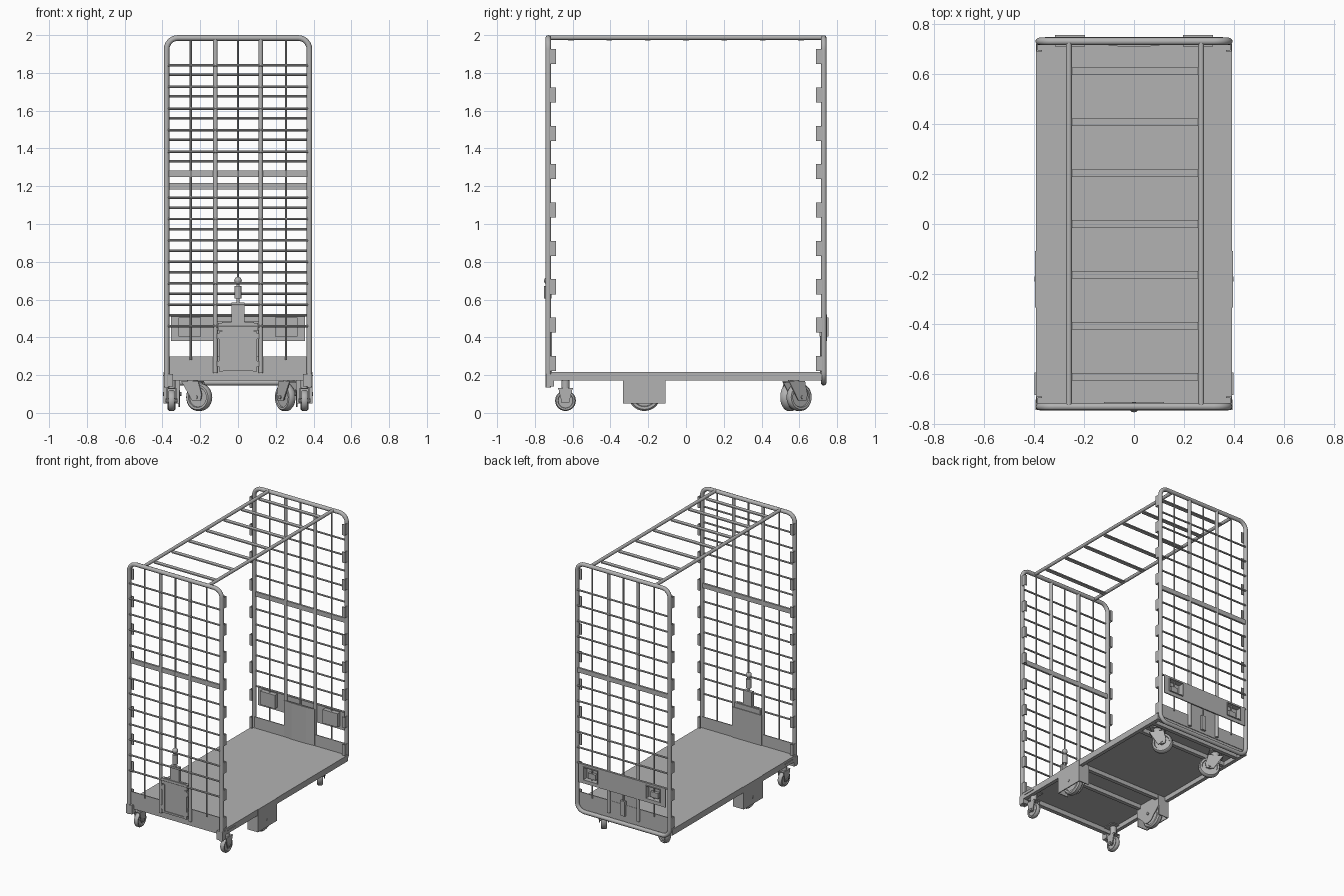
import bpy, bmesh, math
from mathutils import Matrix, Vector

if "Cube" in bpy.data.objects:
    bpy.data.objects.remove(bpy.data.objects["Cube"], do_unlink=True)

steel = bpy.data.materials.new("galvanised grey")
steel.use_nodes = True
grey = (0.45, 0.45, 0.45, 1)
steel.diffuse_color = grey
steel.node_tree.nodes["Principled BSDF"].inputs["Base Color"].default_value = grey


def finish(name, bm, smooth=False):
    bmesh.ops.recalc_face_normals(bm, faces=bm.faces)
    me = bpy.data.meshes.new(name)
    bm.to_mesh(me)
    bm.free()
    me.materials.append(steel)
    ob = bpy.data.objects.new(name, me)
    bpy.context.collection.objects.link(ob)
    if smooth:
        bpy.ops.object.select_all(action='DESELECT')
        ob.select_set(True)
        bpy.context.view_layer.objects.active = ob
        bpy.ops.object.shade_smooth_by_angle(angle=math.radians(40))
    return ob


def box(bm, x0, x1, y0, y1, z0, z1):
    m = Matrix.Translation(((x0 + x1) / 2, (y0 + y1) / 2, (z0 + z1) / 2))
    m = m @ Matrix.Diagonal((abs(x1 - x0), abs(y1 - y0), abs(z1 - z0), 1))
    return bmesh.ops.create_cube(bm, size=1, matrix=m)["verts"]


def rod(bm, a, b, r, seg=10):
    a, b = Vector(a), Vector(b)
    rot = (b - a).to_track_quat('Z', 'Y').to_matrix().to_4x4()
    return bmesh.ops.create_cone(bm, cap_ends=True, segments=seg, radius1=r, radius2=r,
                                 depth=(b - a).length,
                                 matrix=Matrix.Translation((a + b) / 2) @ rot)["verts"]


def prism(bm, pts, x0, x1):
    """Extrude a (y, z) outline along x."""
    f = bm.faces.new([bm.verts.new((x0, y, z)) for y, z in pts])
    g = bmesh.ops.extrude_face_region(bm, geom=[f])["geom"]
    bmesh.ops.translate(bm, vec=(x1 - x0, 0, 0), verts=[v for v in g if isinstance(v, bmesh.types.BMVert)])


def arc(cx, cz, r, a0, a1, n=6):
    return [(cx + r * math.cos(math.radians(a0 + (a1 - a0) * i / n)),
             cz + r * math.sin(math.radians(a0 + (a1 - a0) * i / n))) for i in range(n + 1)]


def tube(name, pts, y, r, closed):
    cu = bpy.data.curves.new(name, 'CURVE')
    cu.dimensions = '3D'
    cu.bevel_depth, cu.bevel_resolution, cu.use_fill_caps = r, 3, True
    sp = cu.splines.new('POLY')
    sp.points.add(len(pts) - 1)
    for p, (x, z) in zip(sp.points, pts):
        p.co = (x, y, z, 1)
    sp.use_cyclic_u = closed
    cu.materials.append(steel)
    ob = bpy.data.objects.new(name, cu)
    bpy.context.collection.objects.link(ob)


Y, W, R = 0.729, 0.378, 0.015

# End frames: open hoop in front, closed loop at the back
top = arc(W - .06, 1.925, .06, 0, 90) + arc(-W + .06, 1.925, .06, 90, 180)
tube("front_frame", [(W, .135)] + top + [(-W, .135)], -Y, R, False)
tube("back_frame", top + arc(-W + .06, .22, .06, 180, 270) + arc(W - .06, .22, .06, 270, 360), Y, R, True)

# Wire mesh, stiffener posts, band and kick plate at both ends
for name, s, z_top, z_band, z_low in (("front", -1, 1.84, 1.265, 1.14), ("back", 1, 1.79, 1.20, 1.085)):
    y = s * Y
    bm = bmesh.new()
    wires = [z_top - .1145 * i for i in range(5)] + [z_low - .1135 * i for i in range(7 if s < 0 else 6)]
    for z in wires:
        rod(bm, (-W, y + s * .008, z), (W, y + s * .008, z), .0065, 8)
    for x in (-.25, 0, .255):
        rod(bm, (x, y, .66 if x == 0 and s < 0 else .28), (x, y, 1.985), .0055, 8)
    finish(name + "_wires", bm, True)
    bm = bmesh.new()
    for x in (-.12, .12):
        rod(bm, (x, y, .21), (x, y, 1.985), .0125, 12)
    finish(name + "_posts", bm, True)
    bm = bmesh.new()
    box(bm, -W, W, y - .004, y + .011, z_band - .017, z_band + .017)
    finish(name + "_band", bm)
    bm = bmesh.new()
    box(bm, -W, W, y - s * .012, y - s * .005, .2, .298)
    finish(name + "_kick_plate", bm)
    # Hook clips up the inner sides
    bm = bmesh.new()
    for side in (-1, 1):
        for i in range(9):
            z = .262 + .203 * i
            box(bm, side * .383, side * .389, y, y - s * .04, z - .04, z + .04)
            box(bm, side * .368, side * .389, y - s * .034, y - s * .04, z - .04, z + .04)
    finish(name + "_clips", bm)

# Roof rails and rungs
bm = bmesh.new()
for x in (-.26, .268):
    rod(bm, (x, -Y, 1.987), (x, Y, 1.987), .012, 12)
finish("roof_rails", bm, True)
bm = bmesh.new()
for i in range(-3, 4):
    box(bm, -.25, .258, .203 * i - .015, .203 * i + .015, 1.972, 1.98)
finish("roof_rungs", bm)

# Deck, rim and cross beams
bm = bmesh.new()
box(bm, -.392, .392, -.715, .715, .205, .217)
finish("deck", bm)
bm = bmesh.new()
for s in (-1, 1):
    box(bm, s * .365, s * .392, -.72, .72, .172, .207)
    box(bm, -.366, .366, s * .69, s * .72, .172, .207)
for y in (-.31, -.13, .5, .64):
    box(bm, -.366, .366, y - .014, y + .014, .175, .207)
finish("deck_rim", bm)

# Corner gussets at the front posts
bm = bmesh.new()
for s in (-1, 1):
    box(bm, s * .345, s * .393, -.742, -.7, .14, .205)
finish("front_gussets", bm)


def wheel(bm, y, z, r, w, x=0):
    """Wheel with chamfered tread, recessed sides and a hub; axle along x."""
    prof = [(0, w * .6), (.25, w * .6), (.25, w * .3), (.7, w * .3), (.74, w * .5), (.9, w * .5), (1, w * .28)]
    prof += [(a, -b) for a, b in reversed(prof)]
    vs = [bm.verts.new((x + b, y, z + a * r)) for a, b in prof]
    es = [bm.edges.new(p) for p in zip(vs, vs[1:])]
    bmesh.ops.spin(bm, geom=vs + es, cent=(x, y, z), axis=(1, 0, 0), angle=math.tau, steps=28, use_merge=True)
    bmesh.ops.remove_doubles(bm, verts=bm.verts, dist=.0002)


def caster(name, loc, r, w, trail, angle, z_top):
    bm = bmesh.new()
    wheel(bm, trail, r, r, w)
    finish_parts = [(-1, w * .62), (1, w * .62)]
    zt = 2 * r + .012
    for s, x in finish_parts:
        prism(bm, [(trail - r * .35, r * .75), (trail + r * .35, r * .75), (trail + r * .45, r * 1.2),
                   (r * .7, zt), (-r * .7, zt)], s * x, s * (x + .006))
    box(bm, -w * .62 - .006, w * .62 + .006, -r * .7, r * .7, zt - .006, zt)
    rod(bm, (0, 0, zt), (0, 0, z_top), r * .4, 16)
    box(bm, -.045, .045, -.045, .045, z_top - .006, z_top)
    rod(bm, (-w * .62 - .012, trail, r), (w * .62 + .012, trail, r), .01, 10)
    ob = finish(name, bm, True)
    ob.location, ob.rotation_euler = loc, (0, 0, math.radians(angle))


# Front fixed casters and rear swivel casters
for side, s in (("left", 1), ("right", -1)):
    caster("front_caster_" + side, (s * .352, -.638, .01), .055, .032, 0, 0, .19)
caster("back_caster_right", (-.24, .57, .01), .073, .042, .04, 240, .19)
caster("back_caster_left", (.27, .57, .01), .073, .042, .035, 35, .19)

# Middle wheels inside sheet housings
for side, s in (("left", 1), ("right", -1)):
    bm = bmesh.new()
    box(bm, s * .389, s * .395, -.333, -.108, .05, .217)
    for y in (-.333, -.114):
        box(bm, s * .31, s * .39, y, y + .006, .05, .2)
    prism(bm, [(-.333, .2), (-.333, .12)] + arc(-.22, .09, .06, 205, 335) + [(-.108, .12), (-.108, .2)],
          s * .308, s * .314)
    rod(bm, (s * .3, -.22, .1), (s * .398, -.22, .1), .01)
    finish("wheel_housing_" + side, bm)
    bm = bmesh.new()
    wheel(bm, -.22, .096, .086, .042, s * .352)
    finish("middle_wheel_" + side, bm, True)

# Front latch: framed plate, neck, plunger and knob
bm = bmesh.new()
box(bm, -.085, .085, -.736, -.722, .225, .48)
for s in (-1, 1):
    box(bm, s * .08, s * .1, -.742, -.715, .22, .43)
    box(bm, s * .085, s * .112, -.742, -.715, .39, .42)
    box(bm, s * .085, s * .112, -.742, -.715, .245, .275)
box(bm, -.105, .105, -.742, -.715, .435, .475)
box(bm, -.09, .09, -.742, -.715, .222, .235)
box(bm, -.035, .035, -.74, -.716, .48, .585)
box(bm, -.12, .12, -.716, -.71, .21, .44)
finish("front_latch", bm)
bm = bmesh.new()
rod(bm, (0, -.732, .56), (0, -.732, .7), .008)
rod(bm, (0, -.732, .605), (0, -.732, .672), .019, 16)
bmesh.ops.create_uvsphere(bm, u_segments=16, v_segments=10, radius=.02, matrix=Matrix.Translation((0, -.732, .7)))
finish("latch_knob", bm, True)

# Back plate with two recessed pockets, bowed centre panel and catch
bm = bmesh.new()
y0, y1 = .739, .747
box(bm, -.2, .2, y0, y1, .38, .52)
for s in (-1, 1):
    box(bm, s * .31, s * .355, y0, y1, .38, .52)
    box(bm, s * .2, s * .31, y0, y1, .38, .41)
    box(bm, s * .2, s * .31, y0, y1, .5, .52)
    for x0, x1, z0, z1 in ((.195, .2, .405, .505), (.31, .315, .405, .505), (.2, .31, .405, .41), (.2, .31, .5, .505)):
        box(bm, s * x0, s * x1, .712, .754, z0, z1)
    box(bm, s * .195, s * .315, .708, .714, .405, .505)
    box(bm, s * .225, s * .285, .712, .735, .42, .46)
finish("back_pocket_plate", bm)
bm = bmesh.new()
pts = [(-.125, .716), (-.06, .709), (.06, .709), (.125, .716), (.125, .722), (-.125, .722)]
f = bm.faces.new([bm.verts.new((x, y, .21)) for x, y in pts])
g = bmesh.ops.extrude_face_region(bm, geom=[f])["geom"]
bmesh.ops.translate(bm, vec=(0, 0, .275), verts=[v for v in g if isinstance(v, bmesh.types.BMVert)])
box(bm, -.018, .018, .722, .74, .22, .33)
finish("back_centre_panel", bm)
